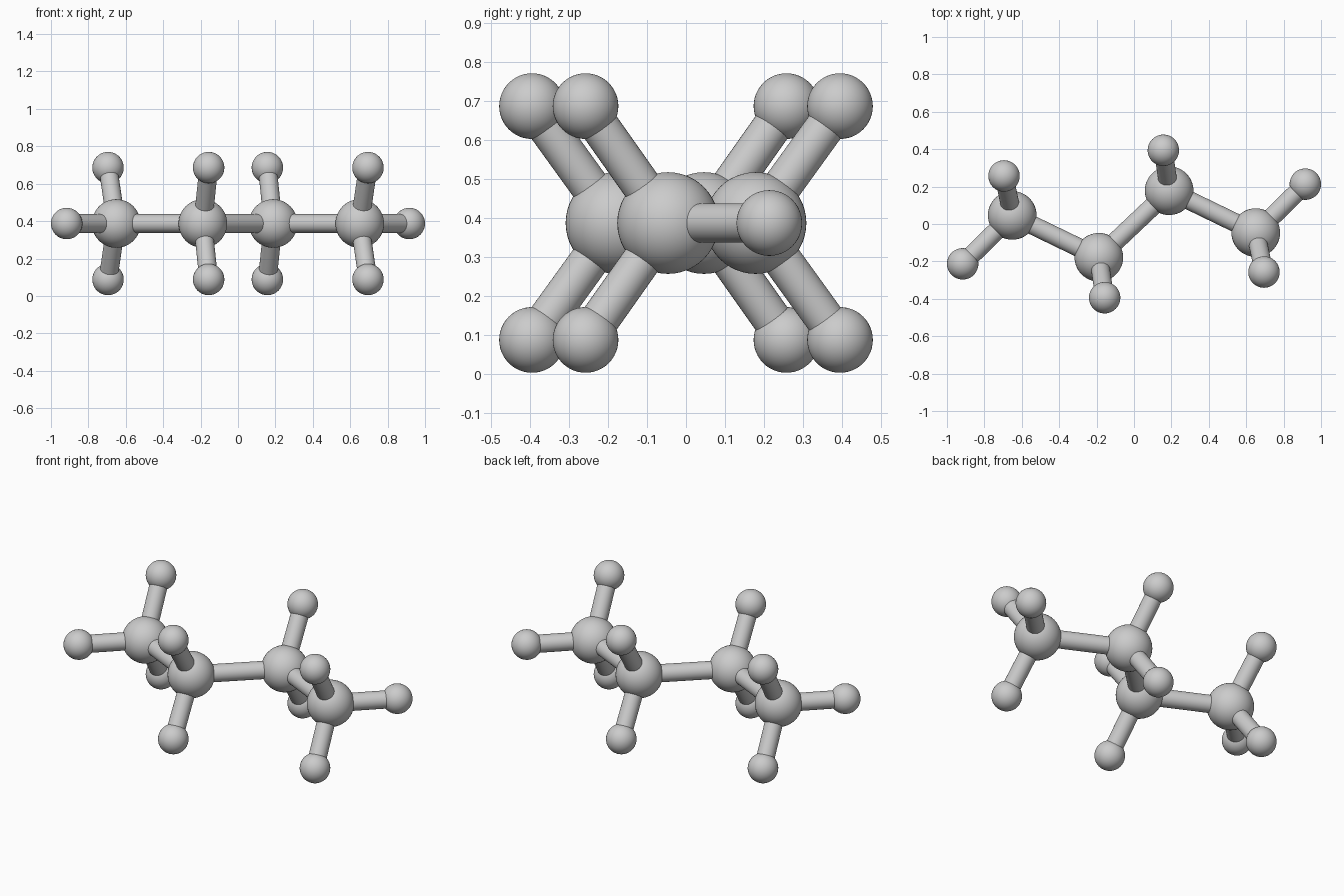
import bpy
from mathutils import Vector

if "Cube" in bpy.data.objects:
    bpy.data.objects.remove(bpy.data.objects["Cube"])

ZC = 0.387                      # height of the molecule's middle plane
R_CARBON, R_HYDROGEN, R_BOND = 0.13, 0.084, 0.05


def atom(name, pos, radius):
    bpy.ops.mesh.primitive_uv_sphere_add(segments=48, ring_count=24, radius=radius, location=pos)
    bpy.context.object.name = name
    bpy.ops.object.shade_smooth()


def bond(name, a, b):
    d = b - a
    bpy.ops.mesh.primitive_cylinder_add(vertices=32, radius=R_BOND, depth=d.length, location=(a + b) / 2)
    ob = bpy.context.object
    ob.name = name
    ob.rotation_mode = 'QUATERNION'
    ob.rotation_quaternion = d.to_track_quat('Z', 'Y')
    bpy.ops.object.shade_smooth_by_angle()


def point(x, y, dz=0.0):
    return Vector((x, y, ZC + dz))


inner_carbons = []
# The two halves are the same, turned half a turn about the centre
for s, side in ((1, "right"), (-1, "left")):
    inner = point(s * 0.188, s * 0.178)
    outer = point(s * 0.651, s * -0.046)
    inner_carbons.append(inner)
    atom(f"inner_carbon_{side}", inner, R_CARBON)
    atom(f"outer_carbon_{side}", outer, R_CARBON)
    bond(f"carbon_bond_{side}", inner, outer)

    # Hydrogens above and below each carbon, and one at the chain end
    hydrogens = [("end", outer, point(s * 0.916, s * 0.213))]
    for dz, level in ((0.299, "upper"), (-0.299, "lower")):
        hydrogens.append((f"inner_{level}", inner, point(s * 0.157, s * 0.394, dz)))
        hydrogens.append((f"outer_{level}", outer, point(s * 0.695, s * -0.257, dz)))
    for label, carbon, pos in hydrogens:
        atom(f"hydrogen_{label}_{side}", pos, R_HYDROGEN)
        bond(f"hydrogen_bond_{label}_{side}", carbon, pos)

# Bond joining the two halves
bond("carbon_bond_middle", *inner_carbons)
